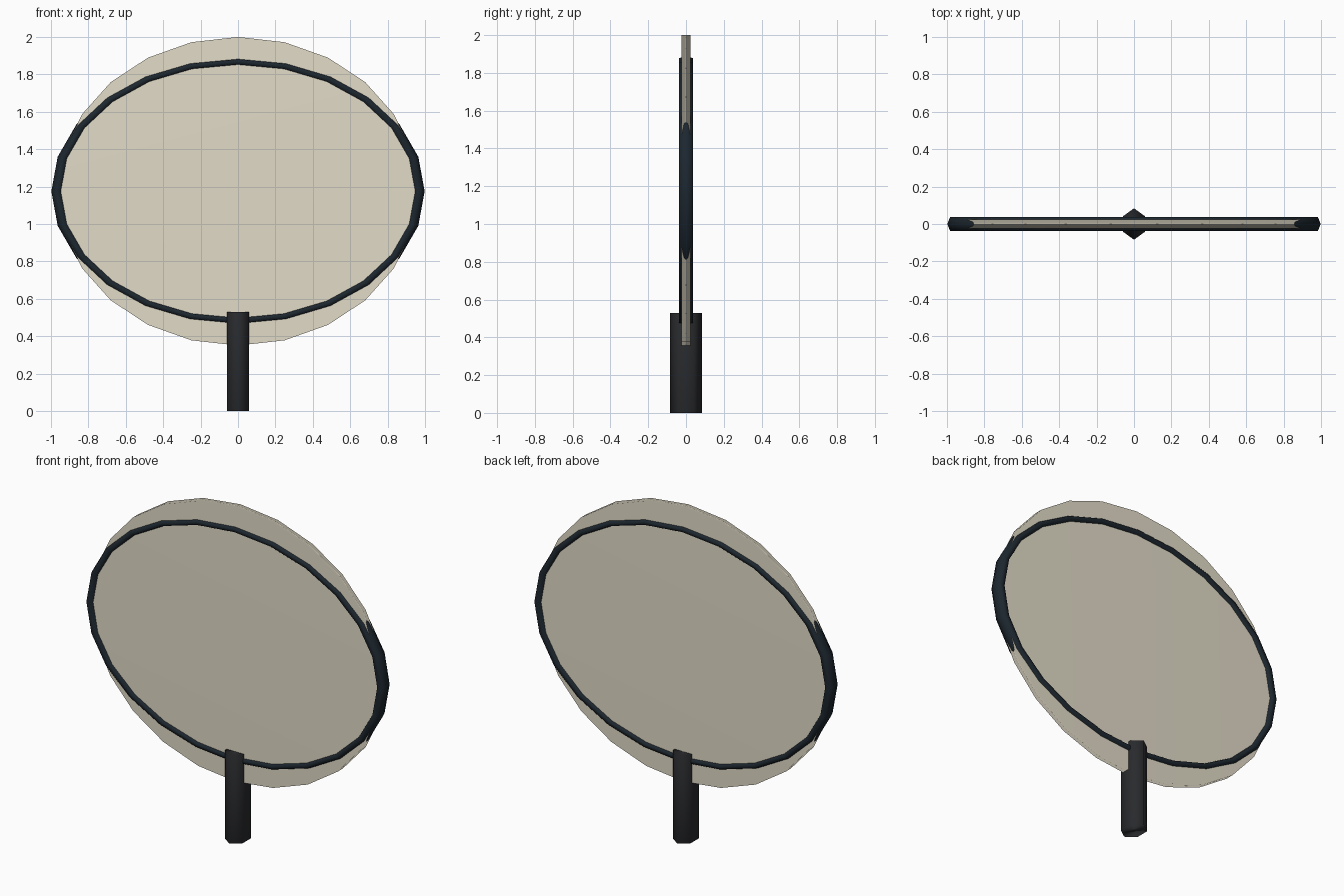
import bpy
from math import pi

if "Cube" in bpy.data.objects:
    bpy.data.objects.remove(bpy.data.objects["Cube"])

CENTRE_Z = 1.175


def finish(name, scale, colour, tilt=0.0):
    """Stretch, stand up, smooth and colour the newest object."""
    obj = bpy.context.object
    obj.name = name
    obj.scale = scale
    bpy.ops.object.transform_apply(location=False, rotation=True, scale=True)
    obj.rotation_euler = (tilt, 0, 0)
    bpy.ops.object.transform_apply(location=False, rotation=True, scale=False)
    bpy.ops.object.shade_smooth()
    mat = bpy.data.materials.new(name + "_colour")
    mat.diffuse_color = colour
    mat.use_nodes = True
    mat.node_tree.nodes["Principled BSDF"].inputs["Base Color"].default_value = mat.diffuse_color
    obj.data.materials.append(mat)
    return obj


def weight_normals(obj):
    """Soft shading led by the largest faces."""
    mod = obj.modifiers.new("Weighted Normal", 'WEIGHTED_NORMAL')
    mod.mode = 'FACE_AREA'
    mod.weight = 50


# Translucent oval panel, taller than the ring that grips it
bpy.ops.mesh.primitive_cylinder_add(vertices=24, radius=1, depth=0.048,
                                    location=(0, 0, CENTRE_Z))
panel = finish("panel", (0.962, 0.825, 1), (0.76, 0.71, 0.575, 0.65), pi / 2)
weight_normals(panel)

# Oval frame ring with a six-sided section
bpy.ops.mesh.primitive_torus_add(major_segments=24, minor_segments=6,
                                 major_radius=0.968, minor_radius=0.03,
                                 location=(0, 0, CENTRE_Z))
finish("frame_ring", (1, 0.715, 1.45), (0.012, 0.02, 0.028, 1), pi / 2)

# Six-sided handle with an edge facing front and back
bpy.ops.mesh.primitive_cylinder_add(vertices=6, radius=1, depth=0.53,
                                    location=(0, 0, 0.265))
handle = finish("handle", (0.067, 0.084, 1), (0.022, 0.023, 0.026, 1))
weight_normals(handle)
